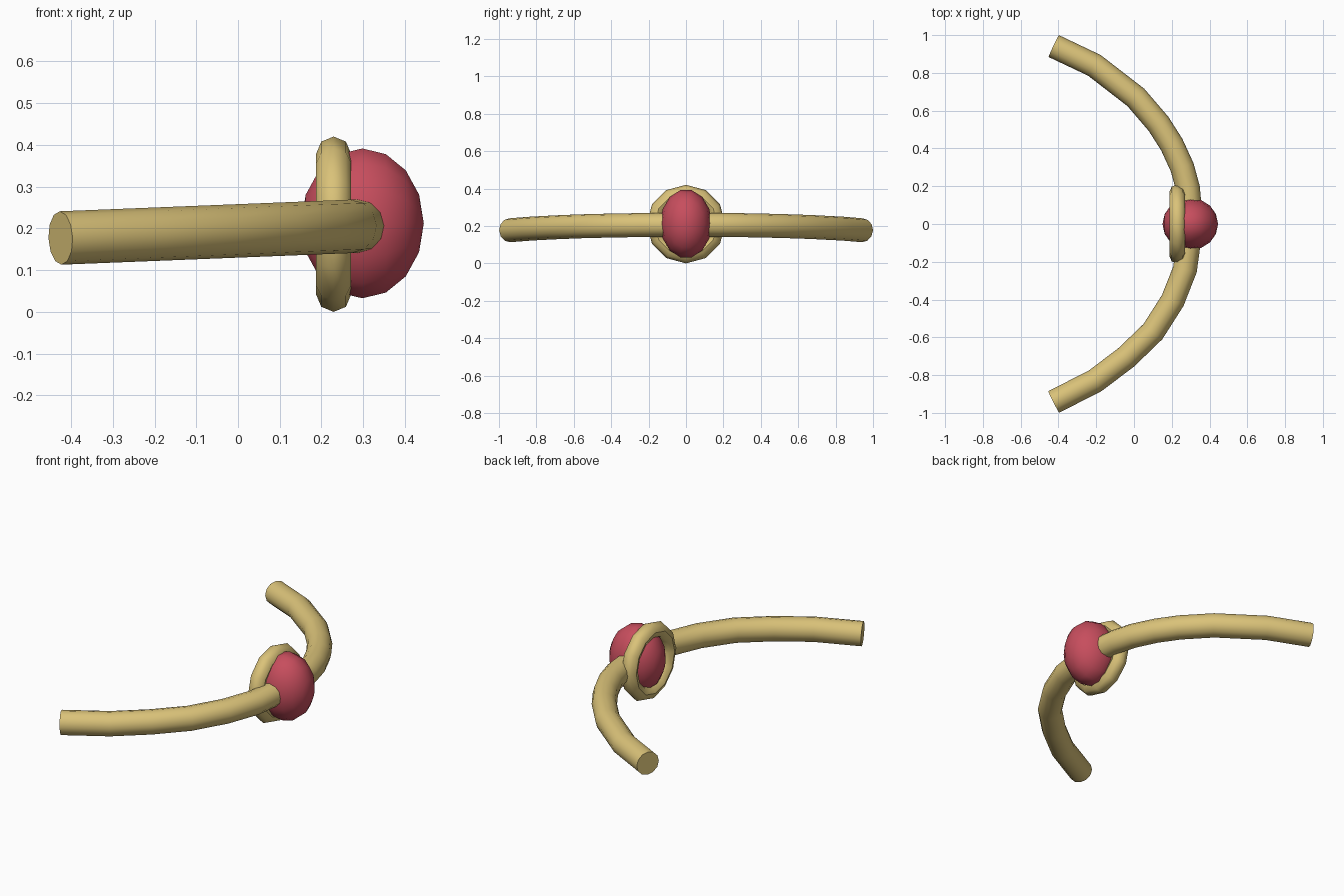
import bpy
import math

if "Cube" in bpy.data.objects:
    bpy.data.objects.remove(bpy.data.objects["Cube"])


def material(name, rgb):
    m = bpy.data.materials.new(name)
    m.diffuse_color = (*rgb, 1.0)
    m.use_nodes = True
    m.node_tree.nodes["Principled BSDF"].inputs["Base Color"].default_value = m.diffuse_color
    return m


gold = material("pale gold", (0.70, 0.54, 0.19))
red = material("gem red", (0.57, 0.075, 0.11))


def finish(name, mat):
    ob = bpy.context.object
    ob.name = name
    ob.data.materials.clear()
    ob.data.materials.append(mat)
    bpy.ops.object.shade_smooth_by_angle(angle=math.radians(45))
    return ob


# Curved band: round tube that dips slightly towards both open ends
path = [(-0.425, 0.942), (-0.21, 0.84), (0.01, 0.67), (0.13, 0.53),
        (0.20, 0.42), (0.255, 0.30), (0.285, 0.19), (0.303, 0.0),
        (0.27, -0.24), (0.205, -0.405), (0.10, -0.57),
        (-0.04, -0.705), (-0.205, -0.83), (-0.425, -0.942)]
curve = bpy.data.curves.new("band", 'CURVE')
curve.dimensions = '3D'
curve.bevel_depth = 0.064
curve.bevel_resolution = 4
curve.use_fill_caps = True
spline = curve.splines.new('POLY')
spline.points.add(len(path) - 1)
for p, (x, y) in zip(spline.points, path):
    p.co = (x, y, 0.177 + 0.04 * (x + 0.425), 1)
band = bpy.data.objects.new("band", curve)
bpy.context.collection.objects.link(band)
bpy.context.view_layer.objects.active = band
band.select_set(True)
bpy.ops.object.convert(target='MESH')
finish("band", gold)

# Setting ring standing upright behind the gem
bpy.ops.mesh.primitive_torus_add(
    major_segments=12, minor_segments=8, major_radius=0.168,
    minor_radius=0.042, location=(0.229, 0, 0.21),
    rotation=(0, math.pi / 2, 0))
finish("setting_ring", gold)

# Oval gem with its pole pointing outwards along x
bpy.ops.mesh.primitive_uv_sphere_add(
    segments=14, ring_count=8, radius=1, location=(0.298, 0, 0.212),
    rotation=(0, math.pi / 2, 0))
bpy.context.object.scale = (0.184, 0.138, 0.147)
finish("gem", red)
